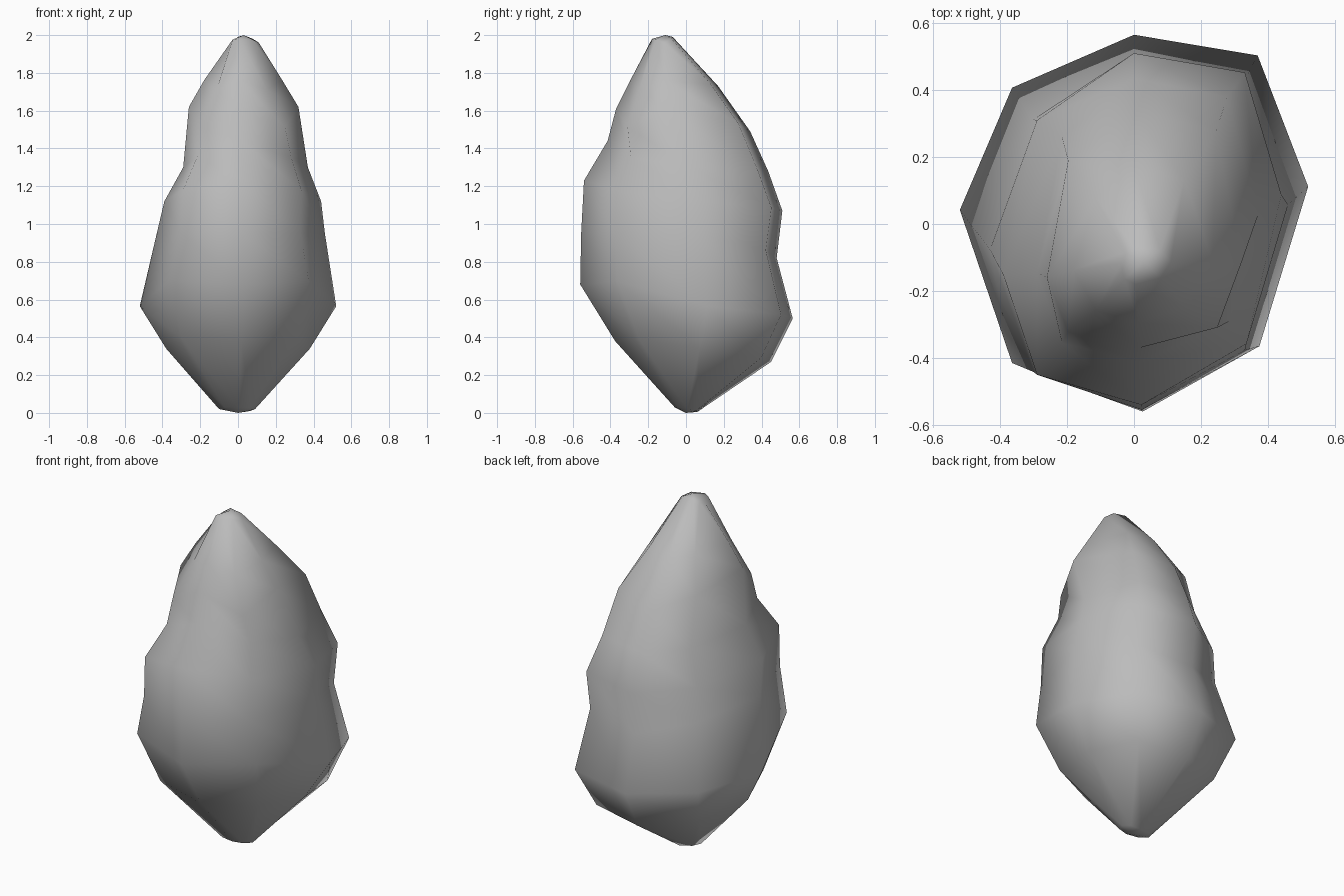
import bpy
import bmesh

if "Cube" in bpy.data.objects:
    bpy.data.objects.remove(bpy.data.objects["Cube"], do_unlink=True)

# Eight uneven corners around the stone, counted from the back towards the left
CORNERS = [(0, 1), (.71, .88), (1, .12), (.72, -.68),
           (.05, -1), (-.7, -.75), (-1, .04), (-.7, .71)]

# Per ring: min x, max x, front y, back y, side y at min x and max x,
# front z, side z, back z, diagonal fullness, lift of the front diagonals
RINGS = [
    (-.10, .09, -.06, .06, 0, 0, .03, .02, .005, 1, 0),              # foot
    (-.38, .38, -.375, .45, -.05, .02, .38, .34, .27, 1.12, .02),    # lower taper
    (-.52, .52, -.56, .565, .02, .05, .68, .565, .5, 1, .04),        # widest belly
    (-.43, .46, -.555, .48, -.1, 0, .95, .95, .82, 1, 0),            # waist crease
    (-.39, .44, -.54, .51, -.18, .03, 1.23, 1.12, 1.07, 1.06, -.03), # upper bulge
    (-.29, .37, -.415, .435, -.17, -.03, 1.44, 1.3, 1.28, 1.06, -.06),  # neck
    (-.26, .32, -.37, .34, -.18, -.18, 1.61, 1.62, 1.49, 1.08, -.1), # shoulder
    (-.18, .235, -.295, .17, -.15, -.15, 1.76, 1.76, 1.73, .9, -.05),  # crown
    (-.04, .11, -.18, -.07, -.12, -.12, 1.98, 1.96, 1.99, 1, 0),     # tip
]


def corner_position(ring, corner):
    (left, right, front, back, left_y, right_y,
     z_front, z_side, z_back, full, lift) = ring
    u, v = corner
    reach, side = (right, right_y) if u > 0 else (-left, left_y)
    diagonal = .1 < abs(u) < 1
    t = abs(v)
    if v > 0:
        y, z = back, z_side + (z_back - z_side) * t ** 3
    else:
        y, z = front, z_side + (z_front - z_side) * t ** .6
        z += lift if diagonal else 0
    return (u * reach * (full if diagonal else 1), side + (y - side) * t, z)


# Loft the rings into one closed stone
bm = bmesh.new()
loops = [[bm.verts.new(corner_position(r, c)) for c in CORNERS] for r in RINGS]
count = len(CORNERS)
for low, high in zip(loops, loops[1:]):
    for i in range(count):
        j = (i + 1) % count
        bm.faces.new((low[i], low[j], high[j], high[i]))

# Close the foot and tip with fans
for loop, centre in ((loops[0], (0, 0, 0)), (loops[-1], (.03, -.11, 2))):
    middle = bm.verts.new(centre)
    for i in range(count):
        bm.faces.new((loop[i], loop[(i + 1) % count], middle))
bmesh.ops.recalc_face_normals(bm, faces=bm.faces)
for face in bm.faces:
    face.smooth = True

mesh = bpy.data.meshes.new("stone")
bm.to_mesh(mesh)
bm.free()
stone = bpy.data.objects.new("stone", mesh)
bpy.context.collection.objects.link(stone)

# Plain grey stone
grey = bpy.data.materials.new("stone grey")
grey.use_nodes = True
colour = (.5, .5, .5, 1)
grey.diffuse_color = colour
grey.node_tree.nodes["Principled BSDF"].inputs["Base Color"].default_value = colour
mesh.materials.append(grey)
